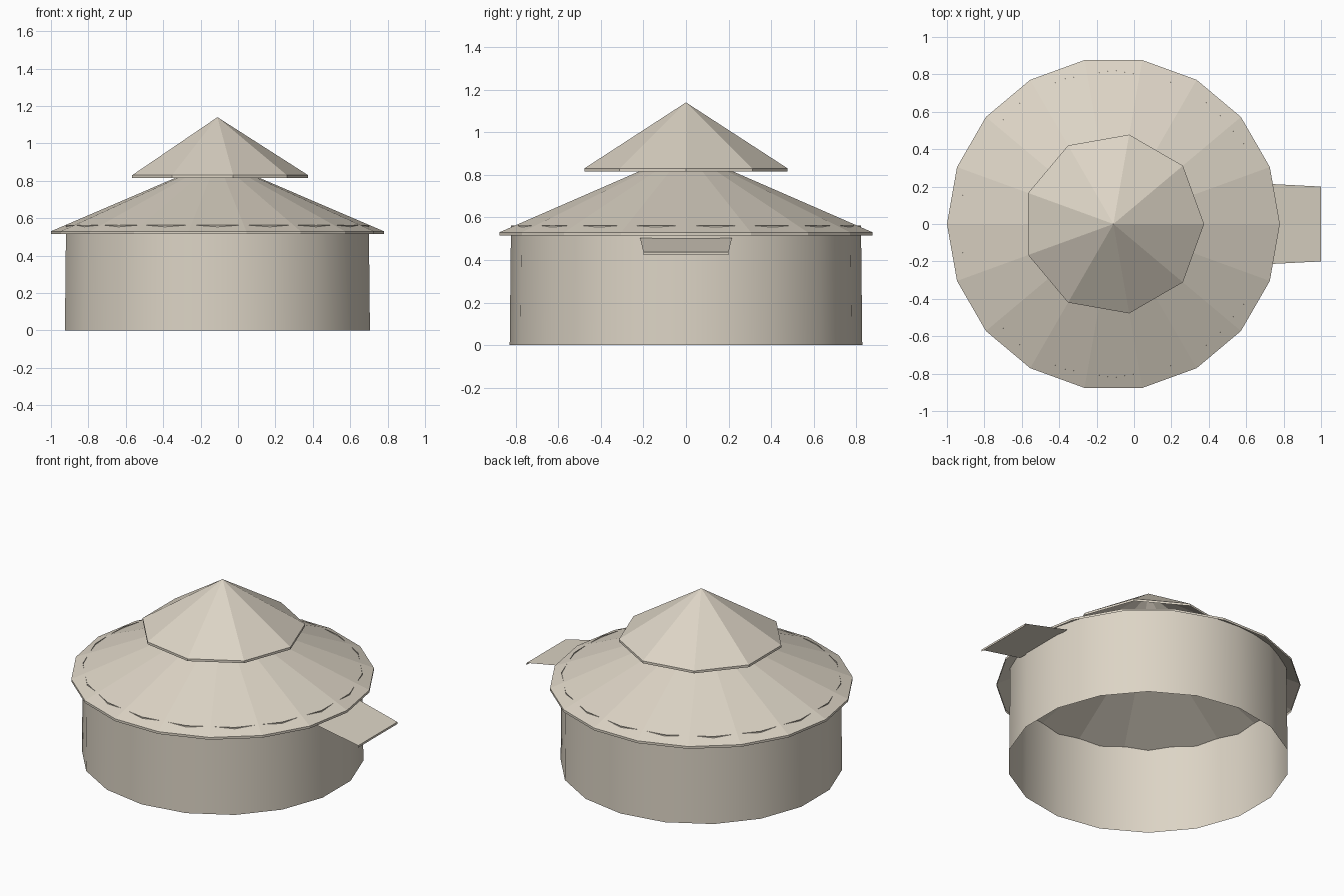
import bpy, bmesh, math

cube = bpy.data.objects.get("Cube")
if cube:
    bpy.data.objects.remove(cube, do_unlink=True)

CENTRE_X = -0.11

# One pale clay colour for the whole hut
clay = bpy.data.materials.new("pale_clay")
clay.use_nodes = True
colour = (0.72, 0.66, 0.56, 1)
clay.diffuse_color = colour
bsdf = clay.node_tree.nodes["Principled BSDF"]
bsdf.inputs["Base Color"].default_value = colour
bsdf.inputs["Roughness"].default_value = 0.9


def finish(name, bm, smooth=False):
    mesh = bpy.data.meshes.new(name)
    for face in bm.faces:
        face.smooth = smooth
    bm.to_mesh(mesh)
    bm.free()
    mesh.materials.append(clay)
    obj = bpy.data.objects.new(name, mesh)
    bpy.context.collection.objects.link(obj)
    return obj


def lathe(name, profile, sides, turn=0, smooth=False):
    """Spin a bottom-to-top (radius, height) profile into an open shell."""
    bm = bmesh.new()
    rings = []
    for radius, z in profile:
        if radius == 0:
            rings.append([bm.verts.new((0, 0, z))] * sides)
            continue
        angles = [turn + math.tau * i / sides for i in range(sides)]
        rings.append([bm.verts.new((radius * math.cos(a), radius * math.sin(a), z))
                      for a in angles])
    for low, high in zip(rings, rings[1:]):
        for i in range(sides):
            j = (i + 1) % sides
            corners = [low[i], low[j], high[j], high[i]]
            bm.faces.new(list(dict.fromkeys(corners)))
    obj = finish(name, bm, smooth)
    obj.location.x = CENTRE_X
    return obj


# Round wall, open below, its corners just breaking through the roof
lathe("round_wall", [(0.828, 0), (0.822, 0.563)], 18, math.radians(10), smooth=True)

# Broad faceted roof and the raised cap above it, each with a thin rim
lathe("main_roof", [(0.89, 0.515), (0.89, 0.53), (0, 0.912)], 18)
lathe("roof_cap", [(0.485, 0.815), (0.485, 0.83), (0, 1.14)], 9)

# Sloping door awning with a thin front lip
bm = bmesh.new()
rows = [[bm.verts.new((x, side * y, z)) for side in (-1, 1)]
        for x, y, z in [(0.69, 0.216, 0.503), (1.0, 0.2, 0.437), (1.0, 0.2, 0.424)]]
for inner, outer in zip(rows, rows[1:]):
    bm.faces.new((inner[0], outer[0], outer[1], inner[1]))
finish("door_awning", bm)
